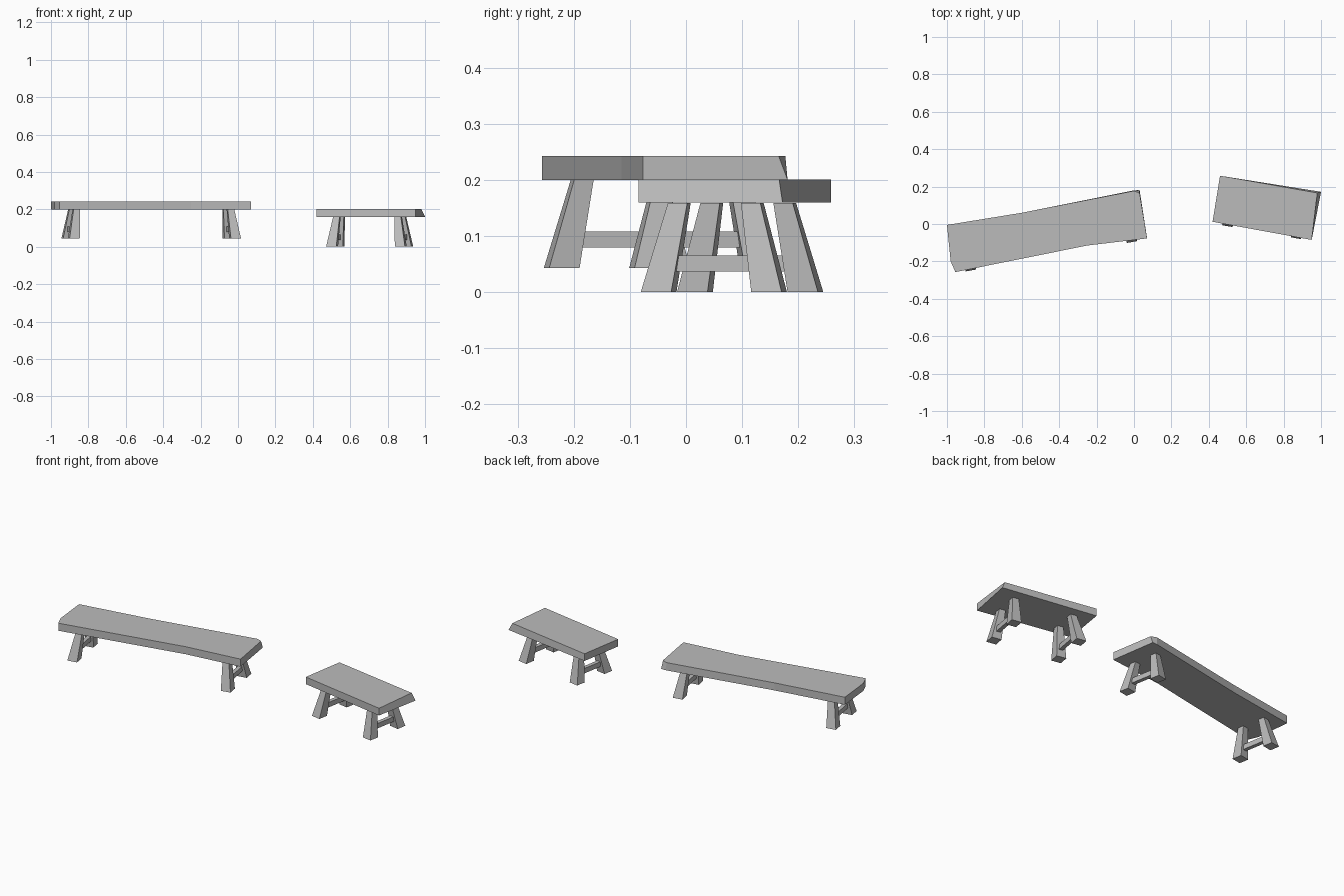
import bpy, bmesh, math
from mathutils import Matrix, Vector

cube = bpy.data.objects.get("Cube")
if cube:
    bpy.data.objects.remove(cube)

grey = bpy.data.materials.new("plain grey")
grey.use_nodes = True
colour = (0.5, 0.5, 0.5, 1)
grey.diffuse_color = colour
grey.node_tree.nodes["Principled BSDF"].inputs["Base Color"].default_value = colour


def loft(name, bottom, top, matrix=Matrix()):
    """Closed solid between two outlines with matching corner counts."""
    bm = bmesh.new()
    low = [bm.verts.new(p) for p in bottom]
    high = [bm.verts.new(p) for p in top]
    bm.faces.new(low)
    bm.faces.new(high)
    n = len(low)
    for i in range(n):
        j = (i + 1) % n
        bm.faces.new((low[i], low[j], high[j], high[i]))
    bmesh.ops.recalc_face_normals(bm, faces=bm.faces)
    mesh = bpy.data.meshes.new(name)
    bm.to_mesh(mesh)
    bm.free()
    mesh.materials.append(grey)
    obj = bpy.data.objects.new(name, mesh)
    obj.matrix_world = matrix
    bpy.context.collection.objects.link(obj)
    return obj


def square(x, y, z, size):
    h = size / 2
    return [(x + a * h, y + b * h, z) for a, b in ((-1, -1), (1, -1), (1, 1), (-1, 1))]


def plank(name, outline, z0, z1, shifts):
    """Seat board; shifts move some of its upper corners."""
    top = [(x + shifts.get(i, (0, 0))[0], y + shifts.get(i, (0, 0))[1], z1)
           for i, (x, y) in enumerate(outline)]
    loft(name, [(x, y, z0) for x, y in outline], top)


def trestles(name, centre, angle, half_length):
    """Two pairs of splayed, tapered legs, each pair joined by a stretcher."""
    frame = Matrix.Translation(Vector(centre)) @ Matrix.Rotation(math.radians(angle), 4, "Z")
    for sx, end in ((-1, "right"), (1, "left")):
        for sy, side in ((-1, "front"), (1, "back")):
            loft(f"{name}_{side}_{end}_leg",
                 square(sx * half_length, sy * 0.1, 0, 0.055),
                 square(sx * (half_length - 0.02), sy * 0.066, 0.159, 0.035), frame)
        x = sx * (half_length - 0.006)
        # stretcher
        loft(f"{name}_{end}_stretcher",
             [(x + a * 0.011, b * 0.088, 0.037) for a, b in ((-1, -1), (1, -1), (1, 1), (-1, 1))],
             [(x + a * 0.011, b * 0.088, 0.065) for a, b in ((-1, -1), (1, -1), (1, 1), (-1, 1))],
             frame)


# Long bench, with a slightly bent board and chipped corners
plank("long_bench_seat",
      [(-0.955, -0.257), (-0.25, -0.115), (0.07, -0.077), (0.03, 0.181),
       (0.0, 0.18), (-0.6, 0.06), (-1.0, -0.005), (-0.98, -0.2)],
      0.2, 0.243, {3: (0.0, -0.016), 4: (0.0, -0.003)})
trestles("long_bench", (-0.464, -0.047, 0.043), 10, 0.438)

# Short bench, with one undercut end
plank("short_bench_seat",
      [(0.42, 0.012), (0.95, -0.085), (1.0, 0.172), (0.46, 0.258)],
      0.16, 0.201, {2: (-0.02, -0.006)})
trestles("short_bench", (0.704, 0.082, 0), -10, 0.1865)
